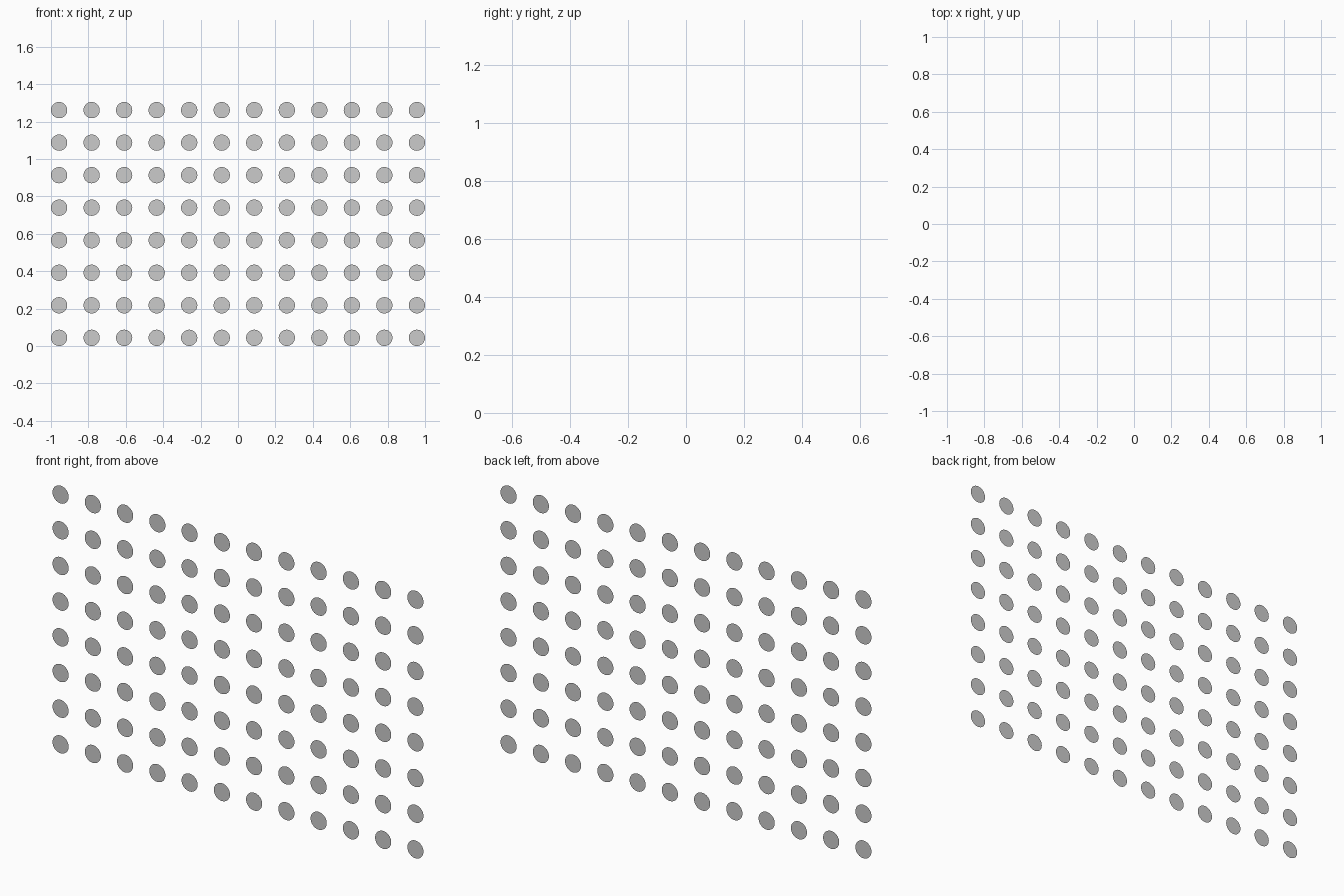
import bpy
from math import radians

if "Cube" in bpy.data.objects:
    bpy.data.objects.remove(bpy.data.objects["Cube"])

COLS, ROWS = 12, 8
R = 2 / (4 * (COLS - 1) + 2)   # disc radius; gaps equal the diameter
PITCH = 4 * R

# One flat disc facing the front, at the lower left corner
bpy.ops.mesh.primitive_circle_add(vertices=32, radius=R, fill_type='NGON',
                                  rotation=(radians(90), 0, 0))
disc = bpy.context.object
disc.name = "dot_grid"
bpy.ops.object.transform_apply(location=False, rotation=True, scale=False)
disc.location = (-1 + R, 0, R)

# Repeat it across and up
for name, count, step in (("columns", COLS, (PITCH, 0, 0)),
                          ("rows", ROWS, (0, 0, PITCH))):
    arr = disc.modifiers.new(name, 'ARRAY')
    arr.count = count
    arr.use_relative_offset = False
    arr.use_constant_offset = True
    arr.constant_offset_displace = step
